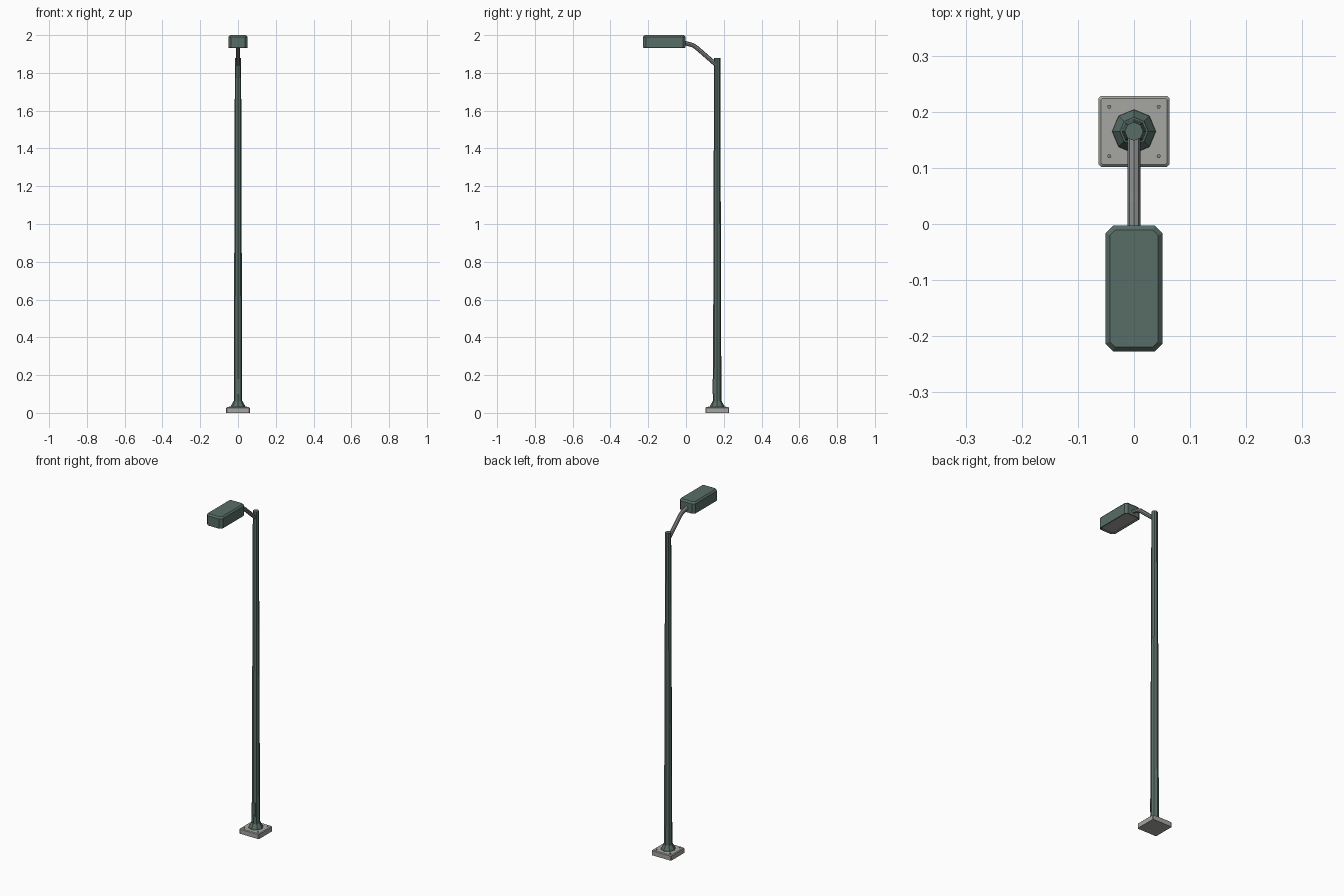
import bpy, bmesh, math
from mathutils import Vector

if "Cube" in bpy.data.objects:
    bpy.data.objects.remove(bpy.data.objects["Cube"])

PY = 0.165  # y of the pole axis


def mat(name, col):
    m = bpy.data.materials.new(name)
    m.diffuse_color = (*col, 1)
    m.use_nodes = True
    m.node_tree.nodes["Principled BSDF"].inputs["Base Color"].default_value = m.diffuse_color
    return m


GREEN = mat("dark green paint", (0.098, 0.155, 0.135))
STONE = mat("light grey", (0.38, 0.38, 0.36))
METAL = mat("mid grey metal", (0.23, 0.24, 0.24))
LENS = mat("lens grey", (0.36, 0.35, 0.34))


def loft(name, rings, *mats):
    """Skin a stack of equal-count rings and cap both ends."""
    bm = bmesh.new()
    vs = [[bm.verts.new(p) for p in r] for r in rings]
    n = len(vs[0])
    for a, b in zip(vs, vs[1:]):
        for i in range(n):
            bm.faces.new((a[i], a[(i + 1) % n], b[(i + 1) % n], b[i]))
    bm.faces.new(vs[0][::-1])
    bm.faces.new(vs[-1])
    bmesh.ops.recalc_face_normals(bm, faces=bm.faces)
    me = bpy.data.meshes.new(name)
    bm.to_mesh(me)
    bm.free()
    for m in mats:
        me.materials.append(m)
    ob = bpy.data.objects.new(name, me)
    bpy.context.collection.objects.link(ob)
    return ob


def circle(r, z, x=0, y=PY, n=8):
    return [(x + r * math.cos(i * math.tau / n), y + r * math.sin(i * math.tau / n), z)
            for i in range(n)]


def rect(hx, y0, y1, c, z):
    """Rectangle with corners cut by c."""
    return [(hx, y0 + c, z), (hx, y1 - c, z), (hx - c, y1, z), (c - hx, y1, z),
            (-hx, y1 - c, z), (-hx, y0 + c, z), (c - hx, y0, z), (hx - c, y0, z)]


# Base plate with bevelled top edge, and four anchor bolts
h = 0.063
loft("base_plate", [rect(h, PY - h, PY + h, 0.004, 0),
                    rect(h, PY - h, PY + h, 0.004, 0.026),
                    rect(h - 0.004, PY - h + 0.004, PY + h - 0.004, 0.003, 0.03)], STONE)
for sx in (-1, 1):
    for sy in (-1, 1):
        loft("anchor_bolt", [circle(0.0038, z, sx * 0.044, PY + sy * 0.044, 6)
                             for z in (0.028, 0.034)], METAL)

# Flared collar and tapered pole
loft("collar", [circle(r, z) for r, z in
                ((0.039, 0.03), (0.038, 0.037), (0.027, 0.056), (0.025, 0.062))], GREEN)
loft("pole", [circle(0.0225, 0.03), circle(0.0165, 1.88)], GREEN)

# Access door and its latch
loft("access_door", [rect(0.011, PY - 0.0235, PY - 0.01, 0.001, z)
                     for z in (0.1, 0.18)], GREEN)
loft("door_latch", [rect(0.003, PY - 0.026, PY - 0.022, 0.0005, z)
                    for z in (0.106, 0.112)], METAL)

# Bent arm swept along a path in the yz plane
path = [Vector(p) for p in ((0, 0.16, 1.843), (0, 0.145, 1.856), (0, 0.052, 1.937),
                            (0, 0.035, 1.947), (0, -0.02, 1.962))]
rings = []
for i, p in enumerate(path):
    t = (path[min(i + 1, len(path) - 1)] - path[max(i - 1, 0)]).normalized()
    side = Vector((1, 0, 0))
    up = t.cross(side)
    rings.append([p + 0.0115 * (side * math.cos(k * math.tau / 8) + up * math.sin(k * math.tau / 8))
                  for k in range(8)])
loft("arm", rings, METAL)

# Lamp head: bevelled housing with a recessed lens underneath
Y0, Y1 = -0.227, -0.003


def head(inset, c, z):
    return rect(0.051 - inset, Y0 + inset, Y1 - inset, c, z)


lamp = loft("lamp_head", [head(0.009, 0.01, 1.939), head(0.006, 0.011, 1.933),
                          head(0.002, 0.013, 1.933), head(0, 0.014, 1.937),
                          head(0, 0.014, 1.991), head(0.008, 0.009, 2.0)], GREEN, LENS)
for f in lamp.data.polygons:
    if f.normal.z < -0.9 and f.center.z > 1.936:
        f.material_index = 1
